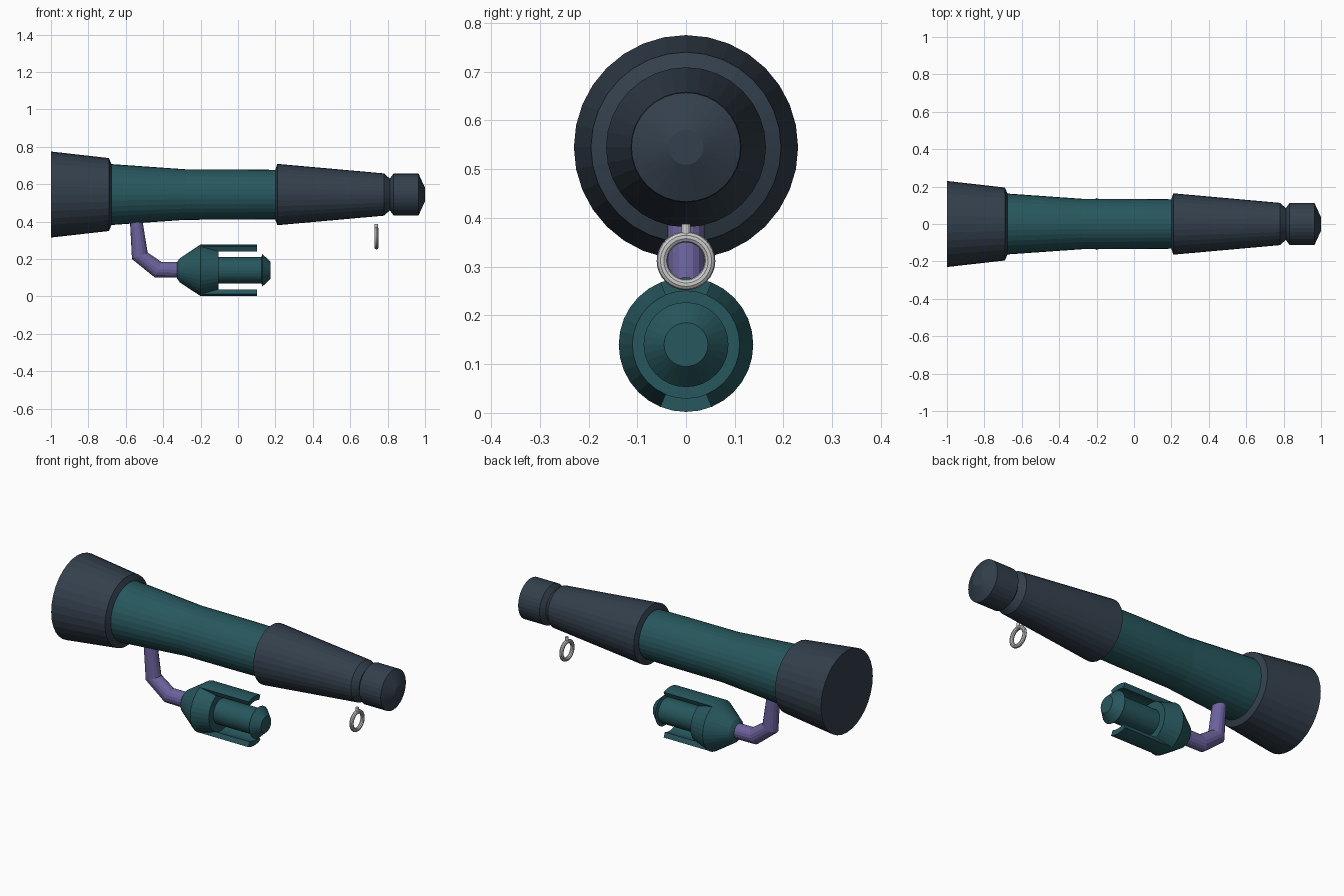
import bpy, bmesh
from math import pi, sin, cos
from mathutils import Vector

if "Cube" in bpy.data.objects:
    bpy.data.objects.remove(bpy.data.objects["Cube"])

SEG = 32
SCOPE_Z, POD_Z = 0.545, 0.14


def material(name, rgb):
    m = bpy.data.materials.new(name)
    m.diffuse_color = (*rgb, 1)
    m.use_nodes = True
    m.node_tree.nodes["Principled BSDF"].inputs["Base Color"].default_value = m.diffuse_color
    return m


DARK = material("dark_slate", (0.033, 0.050, 0.072))
TEAL = material("teal", (0.020, 0.095, 0.110))
PURPLE = material("purple", (0.150, 0.125, 0.340))


def loft(name, rings, mat=None, closed=False):
    """Skin a list of vertex rings, capping the ends unless it loops."""
    bm = bmesh.new()
    vs = [[bm.verts.new(p) for p in ring] for ring in rings]
    pairs = list(zip(vs, vs[1:])) + ([(vs[-1], vs[0])] if closed else [])
    for a, b in pairs:
        n = len(a)
        for i in range(n):
            j = (i + 1) % n
            bm.faces.new((a[i], a[j], b[j], b[i]))
    if not closed:
        bm.faces.new(vs[0])
        bm.faces.new(vs[-1])
    bmesh.ops.recalc_face_normals(bm, faces=bm.faces)
    me = bpy.data.meshes.new(name)
    bm.to_mesh(me)
    bm.free()
    ob = bpy.data.objects.new(name, me)
    bpy.context.collection.objects.link(ob)
    if mat:
        me.materials.append(mat)
    return ob


def lathe(name, profile, z, mat):
    """Turn (x, radius) points about a line along x at height z."""
    rings = [[(x, r * sin(2 * pi * i / SEG), z + r * cos(2 * pi * i / SEG))
              for i in range(SEG)] for x, r in profile]
    return loft(name, rings, mat)


# Main tube
lathe("objective_hood", [(-1.0, 0.23), (-0.69, 0.195), (-0.677, 0.163)], SCOPE_Z, DARK)
lathe("tube_middle", [(-0.68, 0.163), (-0.28, 0.135), (0.05, 0.134), (0.21, 0.132)], SCOPE_Z, TEAL)
lathe("rear_tube", [(0.2, 0.135), (0.21, 0.164), (0.78, 0.113), (0.812, 0.085)], SCOPE_Z, DARK)
lathe("eyepiece", [(0.808, 0.08), (0.832, 0.112), (0.965, 0.112), (1.0, 0.036)], SCOPE_Z, DARK)

# Bent arm: each section runs from its outer to its inner edge in the xz plane
sections = [((-0.579, 0.43), (-0.515, 0.43)), ((-0.567, 0.20), (-0.483, 0.235)),
            ((-0.445, 0.102), (-0.410, 0.185)), ((-0.30, 0.10), (-0.30, 0.185))]
rings = []
for (x0, z0), (x1, z1) in sections:
    c = Vector(((x0 + x1) / 2, 0, (z0 + z1) / 2))
    u = Vector(((x1 - x0) / 2, 0, (z1 - z0) / 2))
    v = Vector((0, 0.038, 0))
    rings.append([c + u * cos(2 * pi * i / 16) + v * sin(2 * pi * i / 16) for i in range(16)])
loft("bent_arm", rings, PURPLE)

# Pod under the tube
lathe("pod_body", [(-0.325, 0.045), (-0.312, 0.064), (-0.2, 0.138), (-0.105, 0.110)], POD_Z, TEAL)
lathe("pod_core", [(-0.12, 0.070), (0.125, 0.070), (0.13, 0.087), (0.175, 0.045)], POD_Z, TEAL)

# Curved prongs above and below the core
for name, side in (("upper_prong", 1), ("lower_prong", -1)):
    angles = [(-2 + i) * 2 * pi / SEG for i in range(5)]
    section = [(0.138, a) for a in angles] + [(0.110, a) for a in reversed(angles)]
    loft(name, [[(x, r * sin(a), POD_Z + side * r * cos(a)) for r, a in section]
                for x in (-0.2, 0.102)], TEAL)

# Hanging ring with its short stud
bpy.ops.mesh.primitive_torus_add(major_radius=0.049, minor_radius=0.0112,
                                 major_segments=32, minor_segments=10,
                                 location=(0.74, 0, 0.312), rotation=(0, pi / 2, 0))
bpy.context.object.name = "hanging_ring"
bpy.ops.mesh.primitive_cylinder_add(vertices=12, radius=0.009, depth=0.024,
                                    location=(0.74, 0, 0.375))
bpy.context.object.name = "ring_stud"
